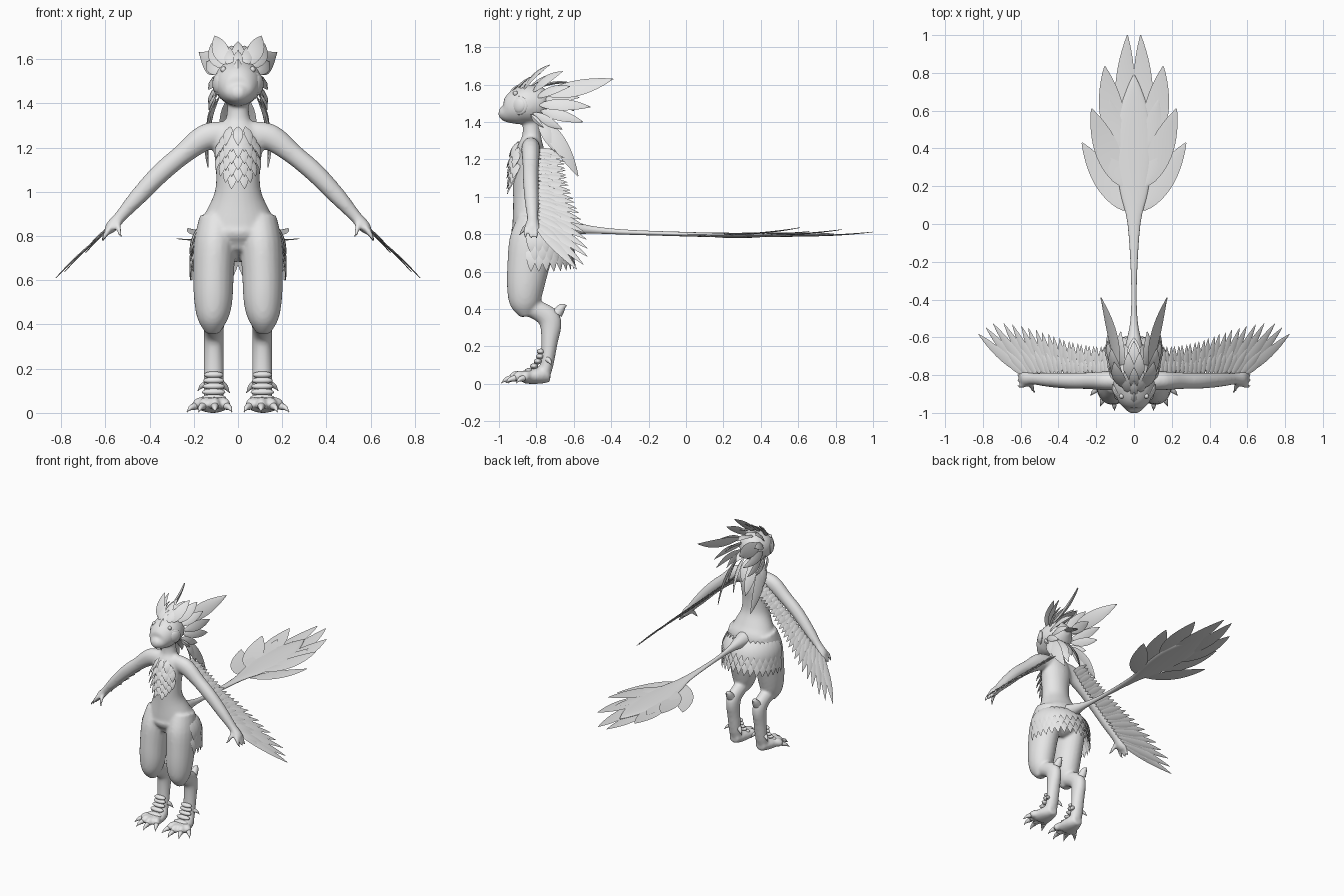
import bpy
import bmesh
from math import sin, cos, pi, radians, sqrt
from mathutils import Vector, Matrix, Euler

default_cube = bpy.data.objects.get("Cube")
if default_cube:
    bpy.data.objects.remove(default_cube, do_unlink=True)

X, Y, Z = Vector((1, 0, 0)), Vector((0, 1, 0)), Vector((0, 0, 1))

grey = bpy.data.materials.new("plain grey")
grey.use_nodes = True
grey.diffuse_color = (.8, .8, .8, 1)
grey.node_tree.nodes["Principled BSDF"].inputs["Base Color"].default_value = (.8, .8, .8, 1)


def finish(name, bm, mirror=False, angle=45):
    """Turn a bmesh into a named, shaded object, optionally mirrored across x."""
    bmesh.ops.recalc_face_normals(bm, faces=bm.faces)
    mesh = bpy.data.meshes.new(name)
    bm.to_mesh(mesh)
    bm.free()
    mesh.materials.append(grey)
    obj = bpy.data.objects.new(name, mesh)
    bpy.context.collection.objects.link(obj)
    bpy.ops.object.select_all(action='DESELECT')
    obj.select_set(True)
    bpy.context.view_layer.objects.active = obj
    bpy.ops.object.shade_smooth_by_angle(angle=radians(angle))
    if mirror:
        obj.modifiers.new("Mirror", 'MIRROR').use_mirror_merge = False
    return obj


def bridge(bm, loops):
    """Skin a list of equal vertex loops and cap both ends."""
    count = len(loops[0])
    for a, b in zip(loops, loops[1:]):
        for i in range(count):
            j = (i + 1) % count
            bm.faces.new((a[i], a[j], b[j], b[i]))
    bm.faces.new(loops[0])
    bm.faces.new(loops[-1])


def spline(rows, steps):
    """Catmull-Rom interpolation of rows of numbers."""
    rows = [Vector(r) for r in rows]
    result = []
    for i in range(len(rows) - 1):
        a, b, c = rows[max(i - 1, 0)], rows[i], rows[i + 1]
        d = rows[min(i + 2, len(rows) - 1)]
        for k in range(steps):
            t = k / steps
            result.append(b + (c - a) * (t / 2)
                          + (a * 2 - b * 5 + c * 4 - d) * (t * t / 2)
                          + (b * 3 - a - c * 3 + d) * (t ** 3 / 2))
    return result + [rows[-1]]


def loft(bm, rings, hint, segments=20, steps=4):
    """Tube through rings (x, y, z, radius across, radius along the hint)."""
    rows = spline(rings, steps)
    centres = [Vector(r[:3]) for r in rows]
    loops = []
    for i, row in enumerate(rows):
        tangent = centres[min(i + 1, len(rows) - 1)] - centres[max(i - 1, 0)]
        tangent.normalize()
        v = (hint - tangent * hint.dot(tangent)).normalized()
        u = v.cross(tangent)
        ru, rv = max(row[3], .002), max(row[4], .002)
        angles = [2 * pi * k / segments for k in range(segments)]
        loops.append([bm.verts.new(centres[i] + u * ru * cos(a) + v * rv * sin(a)) for a in angles])
    bridge(bm, loops)


def ball(bm, centre, size, turn=0):
    matrix = Matrix.LocRotScale(Vector(centre), Euler((0, 0, radians(turn))), Vector(size))
    bmesh.ops.create_uvsphere(bm, u_segments=20, v_segments=12, radius=1, matrix=matrix)


def claw(bm, base, tip, radius):
    """Curved tapering point."""
    base, tip = Vector(base), Vector(tip)
    middle = base.lerp(tip, .55) + Z * radius * .4
    loft(bm, [(*base, radius, radius), (*middle, radius * .65, radius * .65), (*tip, 0, 0)], X, 10, 3)


def feather(bm, base, tip, width, normal, bend=.05, thick=.004, parts=9):
    """Leaf-shaped blade with a raised central ridge."""
    base, tip = Vector(base), Vector(tip)
    along = tip - base
    side = along.cross(normal).normalized()
    up = side.cross(along).normalized()
    loops = []
    for i in range(parts + 1):
        t = i / parts
        shape = max(.05, abs(sin(pi * t ** .85)) ** .8)
        centre = base + along * t + up * along.length * bend * 4 * t * (1 - t)
        half, rise = side * width / 2 * shape, up * thick * (.3 + .7 * shape)
        loops.append([bm.verts.new(centre + o) for o in (half, rise, -half, -rise)])
    bridge(bm, loops)


# Body: torso, head, arms and legs fused into one smooth skin
body = bmesh.new()
loft(body, [(0, -.83, .71, .06, .07), (0, -.81, .76, .13, .12), (0, -.8, .83, .18, .135),
            (0, -.815, .9, .15, .115), (0, -.835, 1, .105, .09), (0, -.84, 1.1, .1, .085),
            (0, -.835, 1.2, .11, .085), (0, -.83, 1.27, .1, .07), (0, -.825, 1.33, .055, .05),
            (0, -.83, 1.45, .045, .045)], Y, 28)
loft(body, [(0, -.72, 1.5, .03, .03), (0, -.76, 1.5, .085, .085), (0, -.83, 1.495, .108, .105),
            (0, -.88, 1.485, .105, .1), (0, -.93, 1.465, .087, .083), (0, -.97, 1.452, .058, .052),
            (0, -1, 1.458, .022, .02)], Z, 28)
loft(body, [(.06, -.83, 1.26, .06, .05), (.15, -.83, 1.245, .06, .05), (.25, -.83, 1.17, .047, .044),
            (.35, -.83, 1.085, .045, .042), (.45, -.825, .98, .039, .038), (.53, -.82, .89, .028, .031),
            (.57, -.82, .845, .028, .036), (.59, -.82, .82, .02, .03)], Y)
loft(body, [(.09, -.8, .88, .085, .1), (.105, -.82, .76, .095, .125), (.111, -.845, .62, .092, .112),
            (.112, -.86, .5, .086, .097), (.115, -.862, .42, .067, .077), (.115, -.855, .36, .03, .03)], Y)
loft(body, [(.11, -.86, .42, .05, .05), (.11, -.77, .38, .055, .046), (.11, -.725, .33, .06, .045),
            (.11, -.73, .22, .044, .045), (.11, -.745, .1, .036, .045), (.11, -.765, .04, .035, .045)], X)
loft(body, [(.11, -.725, .045, .035, .035), (.11, -.78, .045, .06, .045), (.115, -.86, .035, .075, .035),
            (.115, -.88, .03, .06, .025)], Z)

# Fingers and thumb
for y in (-.85, -.82, -.79):
    loft(body, [(.575, y, .84, .014, .014), (.598, y * 1.01, .81, .013, .012),
                (.615, y * 1.01, .775, .007, .006)], Y, 10)
loft(body, [(.545, -.83, .865, .016, .016), (.54, -.865, .83, .014, .013), (.525, -.893, .79, .007, .006)], X, 10)

# Toes, each ending in a claw
toe_ends = [(.05, -.905), (.105, -.935), (.16, -.915), (.195, -.87)]
claws = bmesh.new()
for x, y in toe_ends:
    root = Vector((.11, -.8, .045)).lerp(Vector((x, y, .045)), .45)
    knuckle = root.lerp(Vector((x, y, .04)), .6)
    loft(body, [(*root, .025, .024), (*knuckle, .03, .026), (x, y, .028, .022, .021)], X, 12)
    reach = (Vector((x, y, 0)) - Vector((.11, -.78, 0))).normalized() * .052
    claw(claws, (x, y, .03), (x + reach.x, y + reach.y, .004), .017)

skin = finish("body", body, mirror=True)
remesh = skin.modifiers.new("Fuse", 'REMESH')
remesh.mode = 'VOXEL'
remesh.voxel_size = .0095
remesh.use_smooth_shade = True
relax = skin.modifiers.new("Relax", 'SMOOTH')
relax.factor = .5
relax.iterations = 6

# Ankle spurs and hock points
claw(claws, (.075, -.74, .13), (.038, -.72, .09), .018)
claw(claws, (.145, -.74, .13), (.182, -.72, .1), .016)
claw(claws, (.11, -.69, .375), (.11, -.637, .418), .03)
finish("claws", claws, mirror=True)

# Overlapping scales over the ankle and instep
scales = bmesh.new()
for i in range(5):
    ball(scales, (.11, -.776 - .004 * i * i, .172 - .026 * i), (.044 + .003 * i, .022, .016))
finish("ankle_scales", scales, mirror=True)

# Eyes with lids, and brow beads
eyes = bmesh.new()
ball(eyes, (.088, -.893, 1.488), (.013, .052, .05), -30)
ball(eyes, (.09, -.894, 1.488), (.018, .042, .041), -30)
ball(eyes, (.066, -.912, 1.553), (.013, .013, .014))
finish("eyes", eyes, mirror=True)

# Long ears
ears = bmesh.new()
feather(ears, (.085, -.77, 1.55), (.175, -.39, 1.63), .1, Vector((.8, 0, .5)), -.04, .012, 14)
finish("ears", ears, mirror=True)

# Head crest and neck plumes: base, tip, width
skull = Vector((0, -.83, 1.46))
side_plumes = [
    ((.05, -.87, 1.57), (.105, -.73, 1.705), .075), ((.07, -.82, 1.56), (.12, -.66, 1.67), .075),
    ((.03, -.9, 1.56), (.05, -.78, 1.66), .05), ((.02, -.83, 1.59), (.03, -.68, 1.66), .06),
    ((.08, -.8, 1.53), (.14, -.62, 1.59), .06), ((.09, -.79, 1.49), (.12, -.51, 1.48), .065),
    ((.08, -.78, 1.46), (.13, -.55, 1.4), .06), ((.06, -.76, 1.52), (.07, -.57, 1.53), .07),
    ((.09, -.82, 1.45), (.12, -.66, 1.36), .05), ((.1, -.83, 1.44), (.13, -.76, 1.37), .03),
    ((.085, -.78, 1.43), (.135, -.577, 1.11), .085), ((.1, -.79, 1.42), (.135, -.7, 1.24), .06),
    ((.04, -.76, 1.43), (.05, -.64, 1.2), .07)]
middle_plumes = [(-.95, 1.535, -.89, 1.6, .035), (-.92, 1.55, -.83, 1.64, .045),
                 (-.87, 1.58, -.76, 1.68, .055), (-.8, 1.58, -.62, 1.61, .07),
                 (-.75, 1.5, -.6, 1.46, .07), (-.76, 1.43, -.67, 1.28, .07)]
crest = bmesh.new()
for base, tip, width in side_plumes:
    feather(crest, base, tip, width, Vector(base) - skull, .07, .008)
finish("crest_side_feathers", crest, mirror=True)
crest = bmesh.new()
for y, z, tip_y, tip_z, width in middle_plumes:
    feather(crest, (0, y, z), (0, tip_y, tip_z), width, Vector((0, y, z)) - skull, .07, .008)
finish("crest_middle_feathers", crest)

# Chest ruff: staggered rows of short feathers
ruff = bmesh.new()
for row in range(8):
    count = (3, 4, 5, 4, 5, 4, 3, 2)[row]
    z = 1.295 - .028 * row
    for i in range(count):
        x = (i - (count - 1) / 2) * .033
        y = -.832 - (.072 if row < 2 else .084) * sqrt(1 - (x / .11) ** 2)
        out = Vector((x * 2, -.1, 0)).normalized()
        feather(ruff, Vector((x, y + .008, z)), Vector((x, y, z - .085)) + out * .042, .046, out, .08, .005)
finish("chest_feathers", ruff)

# Wings: feathers fan from straight back at the shoulder to outward at the hand
arm_start, arm_end = Vector((.12, -.8, 1.245)), Vector((.575, -.8, .835))
outward = (arm_end - arm_start).normalized()
wing_up = Vector((.69, 0, .72))
wing = bmesh.new()
for layer, total, scale in ((0, 25, 1), (1, 22, .5)):
    for i in range(total):
        s = i / (total - 1)
        turn = radians(57) * s ** 2.5
        length = (.14 + .25 * min(1, s * 1.08) ** 3) * scale + .01
        base = arm_start.lerp(arm_end, s) + wing_up * .008 * layer
        tip = base + (Y * cos(turn) + outward * sin(turn)) * length - wing_up * .006 * (i % 2)
        feather(wing, base, tip, (.034 + .02 * s) * (1 - .2 * layer), wing_up, .02, .004)
finish("wing_feathers", wing, mirror=True)

# Skirt of feathers around the rump
skirt = bmesh.new()
for row in range(3):
    for i in range(9):
        a = radians(-8 + 11.5 * (i + .5 * (row % 2)))
        out = Vector((cos(a), sin(a), 0))
        base = Vector((.172 * cos(a), -.8 + .128 * sin(a), .85 - .04 * row))
        tip = Vector((.215 * cos(a), -.8 + .21 * sin(a), .72 - .05 * row - .02 * cos(a)))
        feather(skirt, base, tip, .06, out, .1, .005)
finish("rump_feathers", skirt, mirror=True)

# Tail: thin stem widening into a flat paddle
tail = bmesh.new()
loft(tail, [(0, -.7, .84, .06, .06), (0, -.62, .835, .04, .04), (0, -.5, .823, .018, .02),
            (0, -.3, .81, .015, .013), (0, 0, .8, .034, .012), (0, .18, .796, .075, .012),
            (0, .4, .796, .1, .012), (0, .6, .798, .074, .011), (0, .72, .8, .036, .008),
            (0, .79, .8, .003, .003)], Z, 20)
finish("tail", tail)

# Tail fan feathers in overlapping pairs
fan = bmesh.new()
for base, tip, width in [
        ((.05, .07, .795), (.275, .43, .788), .12), ((.07, .2, .797), (.225, .61, .835), .13),
        ((.085, .38, .797), (.155, .835, .825), .13), ((.06, .5, .796), (.035, 1, .812), .1),
        ((.06, .2, .803), (.17, .46, .812), .08), ((.07, .4, .803), (.13, .66, .815), .08)]:
    feather(fan, base, tip, width, Z, -.02, .004, 12)
finish("tail_feathers", fan, mirror=True)
